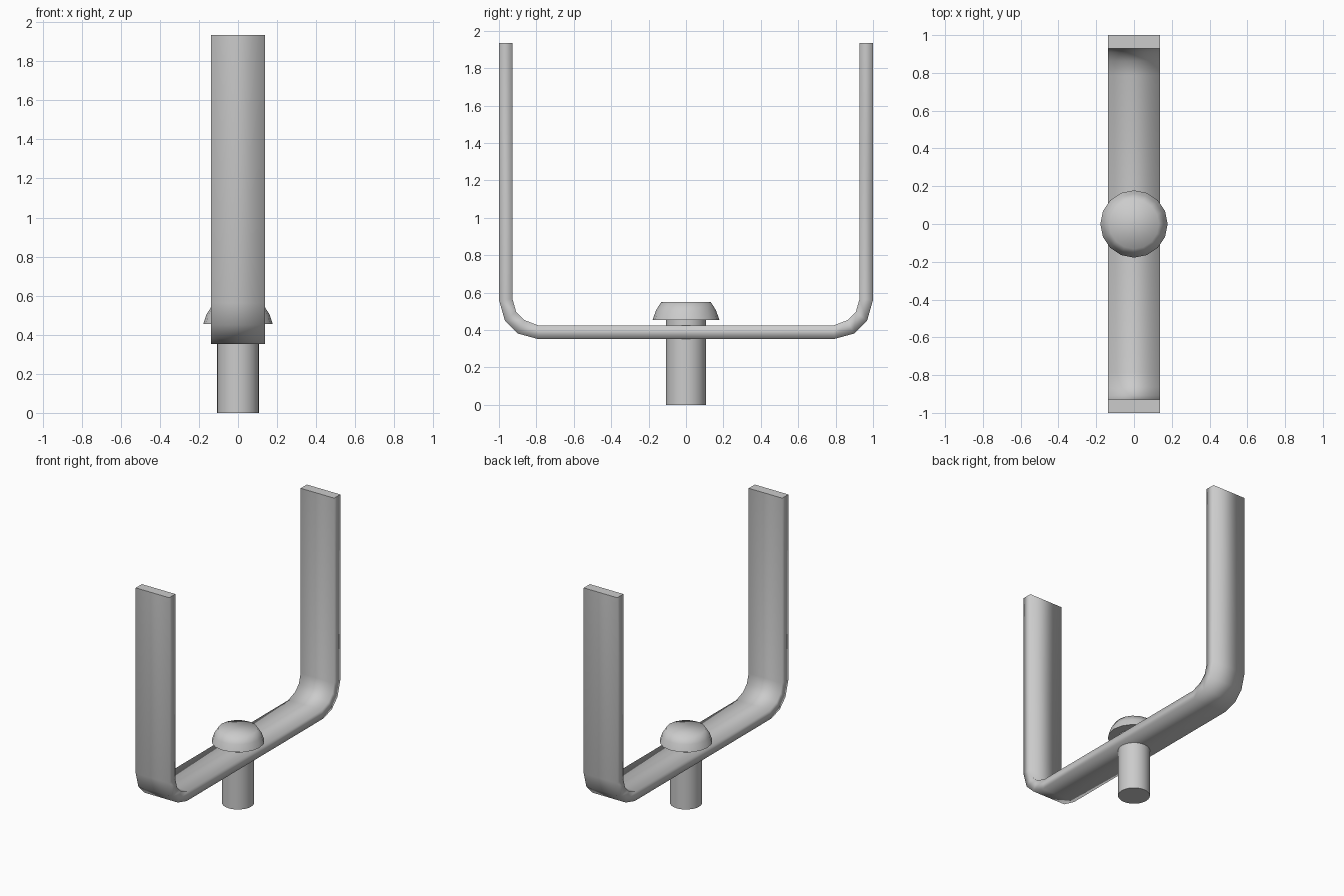
import bpy, bmesh, math

if "Cube" in bpy.data.objects:
    bpy.data.objects.remove(bpy.data.objects["Cube"])


def finish(name, bm, angle):
    bmesh.ops.recalc_face_normals(bm, faces=bm.faces)
    mesh = bpy.data.meshes.new(name)
    bm.to_mesh(mesh)
    bm.free()
    obj = bpy.data.objects.new(name, mesh)
    bpy.context.collection.objects.link(obj)
    bpy.ops.object.select_all(action='DESELECT')
    obj.select_set(True)
    bpy.context.view_layer.objects.active = obj
    bpy.ops.object.shade_smooth_by_angle(angle=math.radians(angle))
    return obj


def lathe(name, profile, sides, angle):
    """Closed turned solid from (radius, z) rings."""
    bm = bmesh.new()
    rings = [[bm.verts.new((r * math.cos(2 * math.pi * i / sides),
                            r * math.sin(2 * math.pi * i / sides), z))
              for i in range(sides)] for r, z in profile]
    for a, b in zip(rings, rings[1:]):
        for i in range(sides):
            j = (i + 1) % sides
            bm.faces.new((a[i], a[j], b[j], b[i]))
    bm.faces.new(rings[0])
    bm.faces.new(rings[-1])
    return finish(name, bm, angle)


# U-shaped flat bar: half profile (y, z), mirrored, swept across x
outer = [(0.795, 0.353), (0.898, 0.381), (0.968, 0.45), (1.0, 0.562), (1.0, 1.935)]
inner = [(0.785, 0.423), (0.863, 0.453), (0.908, 0.498), (0.928, 0.567), (0.928, 1.935)]
mirror = lambda pts: [(-y, z) for y, z in reversed(pts)] + pts
half_width = 0.137
bm = bmesh.new()
sections = []
for (yo, zo), (yi, zi) in zip(mirror(outer), mirror(inner)):
    sections.append([bm.verts.new(p) for p in (
        (-half_width, yo, zo), (half_width, yo, zo),
        (half_width, yi, zi), (-half_width, yi, zi))])
for a, b in zip(sections, sections[1:]):
    for i in range(4):
        j = (i + 1) % 4
        bm.faces.new((a[i], a[j], b[j], b[i]))
bm.faces.new(sections[0])
bm.faces.new(sections[-1])
bracket = finish("u_bracket", bm, 180)
# keep the cut ends of the arms crisp
for e in bracket.data.edges:
    if all(bracket.data.vertices[v].co.z > 1.9 for v in e.vertices):
        e.use_edge_sharp = True

# Bolt: shaft through the bar and domed flat-topped head
lathe("bolt_shaft", [(0.108, 0.0), (0.108, 0.46)], 24, 40)
lathe("bolt_head", [(0.178, 0.455), (0.161, 0.505), (0.132, 0.55)], 16, 60)
